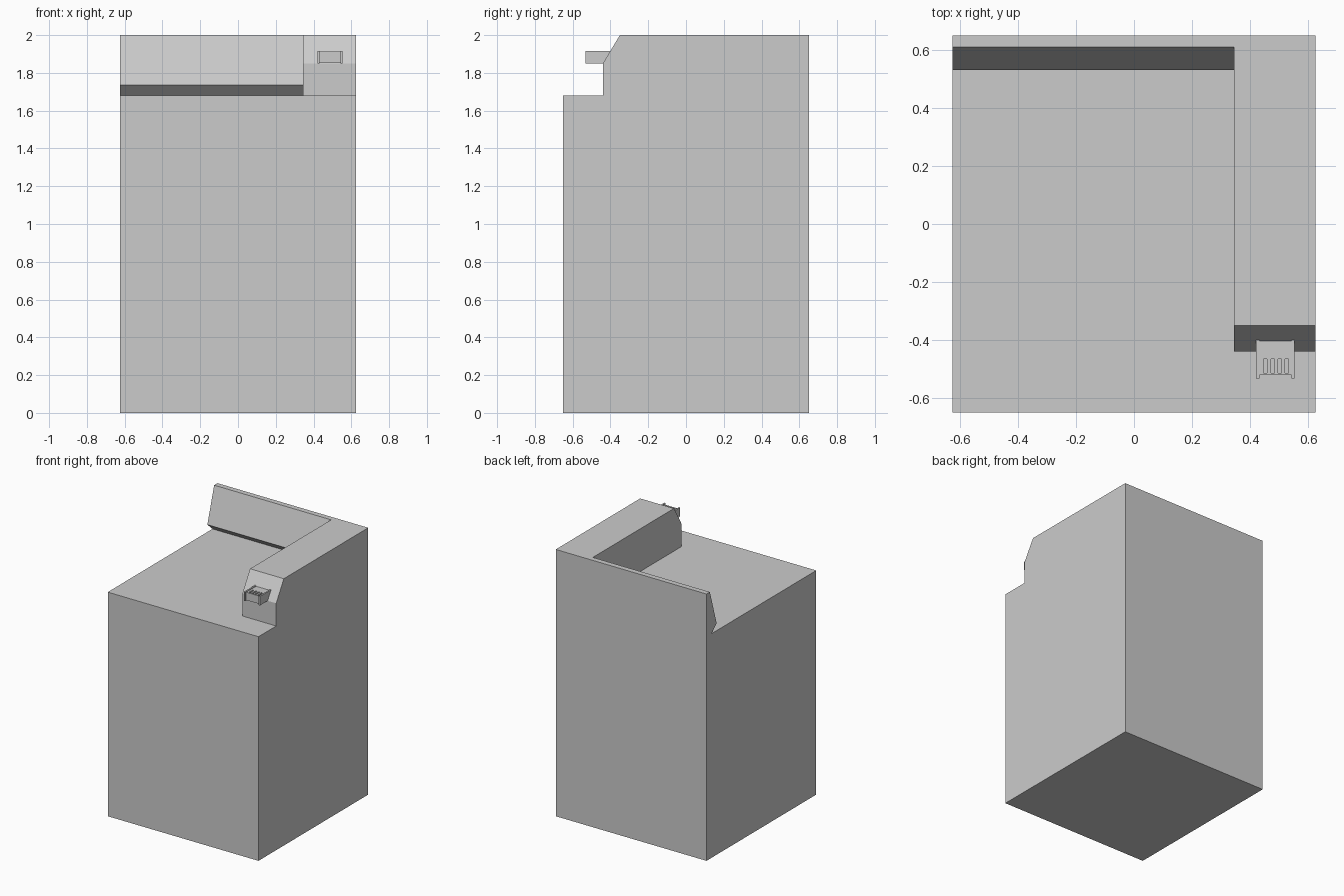
import bpy, bmesh

cube = bpy.data.objects.get("Cube")
if cube:
    bpy.data.objects.remove(cube, do_unlink=True)

grey = bpy.data.materials.new("light_grey")
grey.use_nodes = True
colour = (0.6, 0.6, 0.6, 1)
grey.diffuse_color = colour
grey.node_tree.nodes["Principled BSDF"].inputs["Base Color"].default_value = colour


def extrude_x(name, profile, x0, x1):
    """Extrude a (y, z) outline from x0 to x1."""
    bm = bmesh.new()
    face = bm.faces.new([bm.verts.new((x0, y, z)) for y, z in profile])
    ext = bmesh.ops.extrude_face_region(bm, geom=[face])
    moved = [g for g in ext["geom"] if isinstance(g, bmesh.types.BMVert)]
    bmesh.ops.translate(bm, vec=(x1 - x0, 0, 0), verts=moved)
    bmesh.ops.recalc_face_normals(bm, faces=bm.faces[:])
    mesh = bpy.data.meshes.new(name)
    bm.to_mesh(mesh)
    bm.free()
    mesh.materials.append(grey)
    obj = bpy.data.objects.new(name, mesh)
    bpy.context.collection.objects.link(obj)
    return obj


def box(name, x0, x1, y0, y1, z0, z1):
    return extrude_x(name, [(y0, z0), (y1, z0), (y1, z1), (y0, z1)], x0, x1)


W, D, DECK, TOP = 0.625, 0.65, 1.68, 2.0
SPLIT = 0.345

# Main cabinet
box("cabinet", -W, W, -D, D, 0, DECK)

# Raised side housing with a chamfered front
extrude_x("side_housing", [(-0.44, DECK), (-0.44, 1.85), (-0.35, TOP), (D, TOP), (D, DECK)], SPLIT, W)

# Rear panel, leaning back above an undercut
extrude_x("rear_panel", [(0.59, DECK), (0.53, 1.735), (0.61, TOP), (D, TOP), (D, DECK)], -W, SPLIT)

# Small tray on the housing front, with slots sunk into its top
tray = box("tray", 0.432, 0.543, -0.52, -0.36, 1.853, 1.912)
for i in range(4):
    x = 0.453 + i * 0.0245
    slot = box(f"slot_cutter_{i + 1}", x - 0.006, x + 0.006, -0.514, -0.465, 1.875, 1.95)
    slot.hide_render = True
    slot.hide_viewport = True
    cut = tray.modifiers.new(f"slot_{i + 1}", "BOOLEAN")
    cut.operation = "DIFFERENCE"
    cut.solver = "EXACT"
    cut.object = slot

# Thin cheeks on both sides of the tray, running back into the chamfer
cheek = [(-0.533, 1.85), (-0.43, 1.85), (-0.36, 1.917), (-0.533, 1.917)]
for name, x in (("tray_cheek_right", 0.421), ("tray_cheek_left", 0.543)):
    extrude_x(name, cheek, x, x + 0.011)
